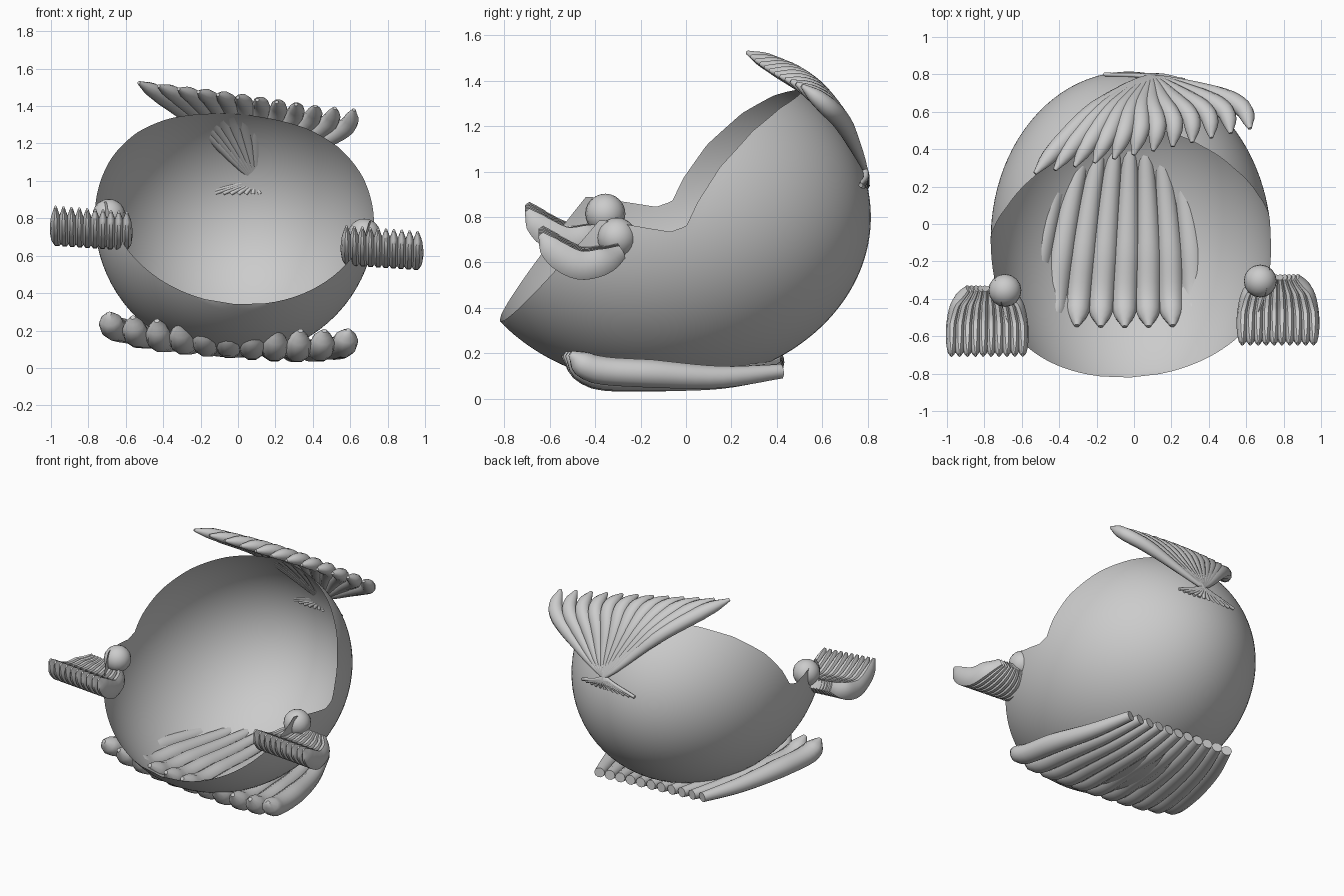
import bpy, bmesh, math
from mathutils import Vector, Matrix

if "Cube" in bpy.data.objects:
    bpy.data.objects.remove(bpy.data.objects["Cube"])


def finish(name, bm, angle=50):
    bmesh.ops.recalc_face_normals(bm, faces=bm.faces)
    me = bpy.data.meshes.new(name)
    bm.to_mesh(me)
    bm.free()
    ob = bpy.data.objects.new(name, me)
    bpy.context.collection.objects.link(ob)
    bpy.ops.object.select_all(action='DESELECT')
    ob.select_set(True)
    bpy.context.view_layer.objects.active = ob
    bpy.ops.object.shade_smooth_by_angle(angle=math.radians(angle))
    return ob


def spline(pts, t):
    # Catmull-Rom through the given points, t in 0..1
    pts = [Vector(p) for p in pts]
    P = [2 * pts[0] - pts[1]] + pts + [2 * pts[-1] - pts[-2]]
    n = len(pts) - 1
    i = min(int(t * n), n - 1)
    u = t * n - i
    a, b, c, d = P[i:i + 4]
    return 0.5 * (2 * b + (c - a) * u + (2 * a - 5 * b + 4 * c - d) * u ** 2
                  + (3 * b - a - 3 * c + d) * u ** 3)


def lerp_list(vals, t):
    s = t * (len(vals) - 1)
    i = min(int(s), len(vals) - 2)
    return vals[i] + (vals[i + 1] - vals[i]) * (s - i)


def blade(bm, pts, w, h, taper, rings=20, sides=10):
    # plump leaf swept along a spline
    prev = None
    for k in range(rings + 1):
        t = k / rings
        p = spline(pts, t)
        d = (spline(pts, min(1, t + .01)) - spline(pts, max(0, t - .01))).normalized()
        side = Vector((1, 0, 0))
        side = (side - d * side.dot(d)).normalized()
        nor = d.cross(side)
        s = lerp_list(taper, t)
        ring = [bm.verts.new(p + side * w * s * math.cos(a) + nor * h * s * math.sin(a))
                for a in [2 * math.pi * j / sides for j in range(sides)]]
        if prev:
            for j in range(sides):
                bm.faces.new((prev[j], prev[(j + 1) % sides], ring[(j + 1) % sides], ring[j]))
        else:
            bm.faces.new(ring)
        prev = ring
    bm.faces.new(prev)


def fan(name, count, path, w, h, taper):
    bm = bmesh.new()
    for i in range(count):
        blade(bm, path(-1 + 2 * i / (count - 1)), w, h, taper)
    return finish(name, bm)


# open egg-shaped shell: ellipsoid skin between its outline and the opening rim
X, Y, Z, CY, CZ = .75, .915, .745, -.1, .8
rim = [(-.82, .34), (-.41, .84), (-.1, .79), (-.03, .815), (.02, .92),
       (.12, 1.07), (.27, 1.22), (.40, 1.31), (.5, 1.355)]
lens = [0]
for a, b in zip(rim, rim[1:]):
    lens.append(lens[-1] + math.dist(a, b))


def rim_at(t):
    s = t * lens[-1]
    i = max(k for k in range(len(rim) - 1) if lens[k] <= s + 1e-9)
    u = (s - lens[i]) / (lens[i + 1] - lens[i])
    return Vector(rim[i]).lerp(Vector(rim[i + 1]), u)


a0 = math.atan2((.34 - CZ) / Z, (-.82 - CY) / Y)
a1 = math.atan2((1.355 - CZ) / Z, (.5 - CY) / Y)
bm = bmesh.new()
N, M = 96, 48
grid = []
for i in range(N + 1):
    t = i / N
    ang = a0 + (a1 - a0) * t
    outer = Vector((CY + Y * math.cos(ang), CZ + Z * math.sin(ang)))
    row = []
    for j in range(M + 1):
        v = -1 + 2 * j / M
        v = math.sin(v * math.pi / 2) * .5 + v * .5
        q = outer.lerp(rim_at(t), v * v)
        r = 1 - ((q.x - CY) / Y) ** 2 - ((q.y - CZ) / Z) ** 2
        x = X * math.sqrt(max(r, 0)) * (1 if v > 0 else -1)
        row.append(bm.verts.new((x, q.x, q.y)))
    grid.append(row)
for i in range(N):
    for j in range(M):
        bm.faces.new((grid[i][j], grid[i + 1][j], grid[i + 1][j + 1], grid[i][j + 1]))
bmesh.ops.remove_doubles(bm, verts=bm.verts, dist=.0005)
tilt = Matrix.Rotation(math.radians(2.4), 4, 'Z') @ Matrix.Rotation(math.radians(4.2), 4, 'Y')
c = Vector((0, 0, CZ))
for v in bm.verts:
    v.co = tilt @ (v.co - c) + c + Vector((-.02, 0, 0))
finish("shell", bm, 60)

# wide fan of blades through the shell floor; its outer blades form the feet
fan("base_fan", 11, lambda f: [
    (-.02 + .40 * f, .42, .14 - .02 * f),
    (-.03 + .50 * f, .15, .115 - .04 * f + .02 * f ** 4),
    (-.04 + .58 * f, -.15, .115 - .045 * f + .04 * f ** 4),
    (-.05 + .62 * f, -.40, .125 - .045 * f + .05 * f ** 4),
    (-.05 + .64 * f, -.55 + .04 * f * f, .215 - .045 * f + .03 * f * f)],
    .07, .065, [.5, .65, .78, .9, 1, 1, 1, .9, .2])


# crest fan crossing at the upper back
def crest(f):
    g, l, r = 1 - f * f, f * (f - 1) / 2, f * (f + 1) / 2
    mix = lambda a, b, c: Vector(a) * l + Vector(b) * g + Vector(c) * r
    return [mix((.27, .77, .94), (.06, .79, .93), (-.16, .80, .94)),
            Vector((.09 + .015 * f, .785, 1.02)),
            mix((-.20, .62, 1.30), (.07, .64, 1.28), (.43, .70, 1.20)),
            mix((-.40, .42, 1.45), (.08, .52, 1.40), (.58, .62, 1.29)),
            mix((-.53, .27, 1.525), (.05, .38, 1.44), (.62, .51, 1.38))]


fan("crest_fan", 12, crest, .05, .045,
    [.22, .25, .3, .6, .9, 1, 1, .8, .2])

# hand fans and wrist balls, one at each arm end
for side, cx, oy, oz, ball in ((-1, -.785, -.06, .105, (-.69, -.355, .815)),
                               (1, .77, 0, 0, (.675, -.305, .71))):
    label = "left" if side < 0 else "right"
    fan(label + "_hand_fan", 10, lambda f: [
        (cx + .10 * f, -.285 + oy, .655 + oz - .01 * f),
        (cx + .16 * f, -.36 + oy, .615 + oz - .01 * f),
        (cx + .185 * f, -.47 + oy, .60 + oz - .012 * f),
        (cx + .19 * f, -.575 + oy, .655 + oz - .012 * f),
        (cx + .19 * f, -.64 + oy, .74 + oz - .015 * f)],
        .033, .066, [.5, .75, .95, 1, 1, .95, .75, .2])
    bm = bmesh.new()
    bmesh.ops.create_uvsphere(bm, u_segments=16, v_segments=12, radius=.088,
                              matrix=Matrix.Translation(ball))
    finish(label + "_wrist_ball", bm)
